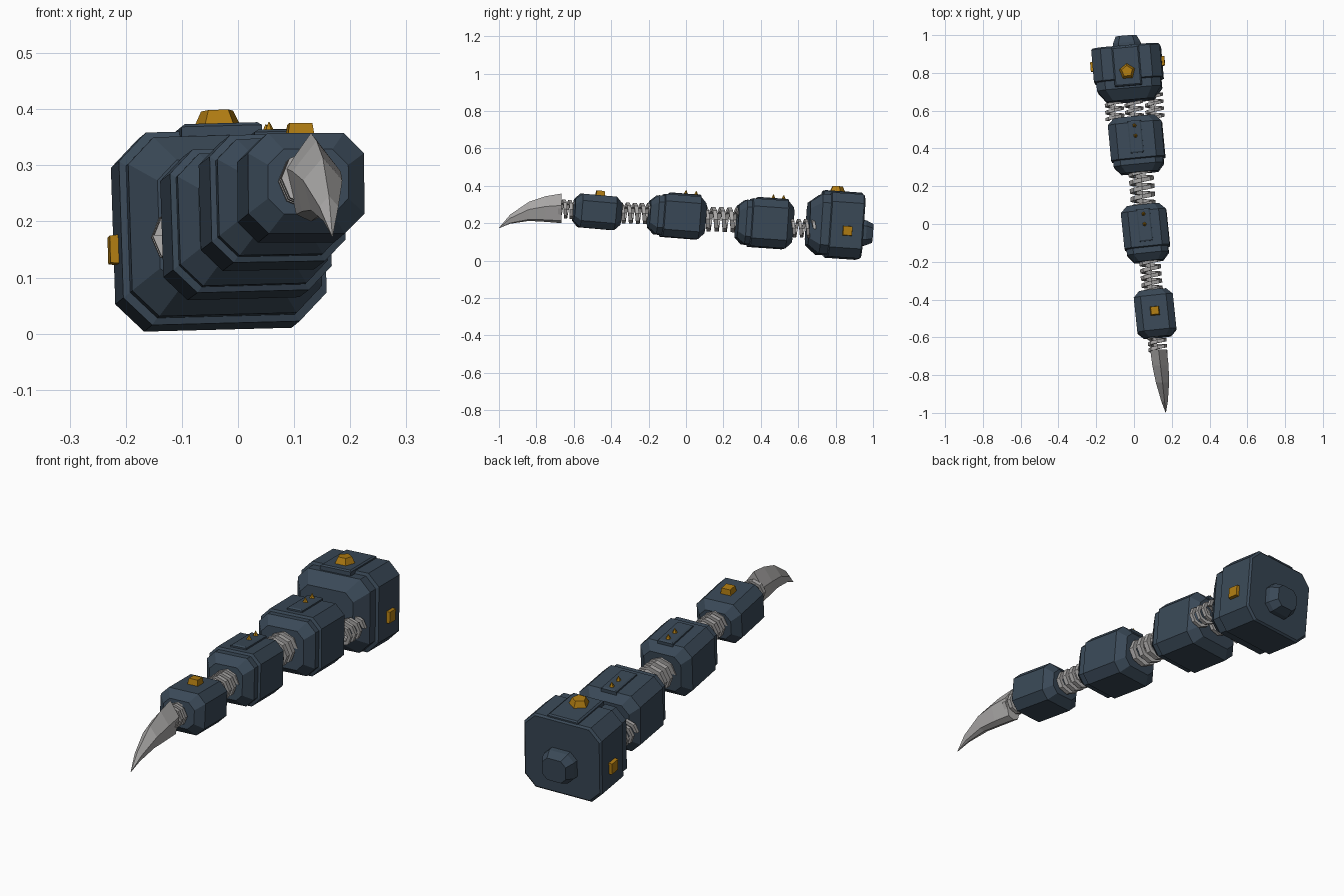
import bpy, bmesh
from math import radians, sin, cos, pi
from mathutils import Matrix, Vector, Euler

cube = bpy.data.objects.get("Cube")
if cube:
    bpy.data.objects.remove(cube)


def material(name, rgb):
    m = bpy.data.materials.new(name)
    m.use_nodes = True
    m.diffuse_color = (*rgb, 1)
    m.node_tree.nodes["Principled BSDF"].inputs["Base Color"].default_value = (*rgb, 1)
    return m


NAVY = material("navy armour", (0.042, 0.066, 0.095))
GOLD = material("dull gold", (0.43, 0.20, 0.006))
STEEL = material("grey steel", (0.40, 0.39, 0.385))


def loft(name, rings, mat, frame):
    """Skin a list of equal-length point rings, cap both ends."""
    bm = bmesh.new()
    loops = [[bm.verts.new(p) for p in ring] for ring in rings]
    n = len(loops[0])
    for a, b in zip(loops, loops[1:]):
        for i in range(n):
            j = (i + 1) % n
            bm.faces.new((a[i], a[j], b[j], b[i]))
    bm.faces.new(loops[0])
    bm.faces.new(loops[-1])
    bmesh.ops.recalc_face_normals(bm, faces=bm.faces)
    mesh = bpy.data.meshes.new(name)
    bm.to_mesh(mesh)
    bm.free()
    mesh.materials.append(mat)
    ob = bpy.data.objects.new(name, mesh)
    ob.matrix_world = frame
    bpy.context.collection.objects.link(ob)
    return ob


def octagon(y, w, h, c):
    """Chamfered rectangle across the y axis."""
    return [(x, y, z) for x, z in (
        (w - c, h), (w, h - c), (w, c - h), (w - c, -h),
        (c - w, -h), (-w, c - h), (-w, h - c), (c - w, h))]


def stud(name, sides, r0, r1, height, mat, frame, turn=0.0):
    """Tapered stud rising along the local z axis."""
    rings = [[(r * cos(turn + 2 * pi * i / sides), r * sin(turn + 2 * pi * i / sides), z)
              for i in range(sides)] for r, z in ((r0, -0.01), (r1, height))]
    return loft(name, rings, mat, frame)


def spring(name, start, end, radius, turns, wire):
    """Angular coil running between two points."""
    start, end = Vector(start), Vector(end)
    axis = end - start
    frame = Matrix.Translation(start) @ axis.to_track_quat('Z', 'Y').to_matrix().to_4x4()
    steps = 8
    rings = []
    for i in range(int(turns * steps) + 1):
        a = 2 * pi * i / steps
        z = axis.length * i / (turns * steps)
        rings.append([((radius + dr) * cos(a), (radius + dr) * sin(a), z + dz)
                      for dr, dz in ((0, -wire), (0, wire), (-2 * wire, wire), (-2 * wire, -wire))])
    loft(name, rings, STEEL, frame)


def at(x, y, z):
    return Matrix.Translation((x, y, z))


def block(name, centre, tilt, half, chamfer, stations):
    """Armoured segment: stations are (local y, inset) pairs."""
    frame = at(*centre) @ Euler([radians(a) for a in tilt]).to_matrix().to_4x4()
    w, h = half
    loft(name, [octagon(y, w - i, h - i, chamfer - i * 0.25) for y, i in stations], NAVY, frame)
    return frame


def top_plate(name, frame, w, y0, y1, z, thick):
    rings = [[(-a, y0 + w - a, k), (a, y0 + w - a, k), (a, y1 - w + a, k), (-a, y1 - w + a, k)]
             for a, k in ((w, z - 0.02), (w, z + thick * 0.6), (w - 0.007, z + thick))]
    loft(name, rings, NAVY, frame)


# Base segment with rear knob, top plate and three large studs
base = block("base_segment", (-0.03, 0.795, 0.188), (-4, -1.5, 5), (0.182, 0.172), 0.05,
             [(0.142, 0.008), (0.134, 0), (-0.035, 0), (-0.04, 0.012), (-0.085, 0.012), (-0.145, 0.058)])
loft("rear_knob", [octagon(y, w, w * 0.92, w * 0.42) for y, w in ((0.13, 0.075), (0.165, 0.073), (0.203, 0.055))],
     NAVY, base @ at(0.005, 0, -0.03))
top_plate("base_top_plate", base, 0.072, -0.075, 0.135, 0.17, 0.013)
stud("base_top_stud", 5, 0.05, 0.03, 0.03, GOLD, base @ at(0, 0.0, 0.18), 0.3)
for side, label in ((1, "left"), (-1, "right")):
    stud(f"base_{label}_stud", 4, 0.038, 0.034, 0.017, GOLD,
         base @ at(side * 0.18, 0.055, -0.03) @ Matrix.Rotation(side * pi / 2, 4, 'Y'), pi / 4)

# Two middle segments with plates and paired spikes
for name, centre, tilt, half, chamfer, length in (
        ("rear_middle", (0.016, 0.418, 0.198), (-4, -1.5, 5.5), (0.142, 0.128), 0.042, 0.148),
        ("front_middle", (0.063, -0.05, 0.236), (-4.5, -1, 6), (0.12, 0.114), 0.038, 0.15)):
    frame = block(name + "_segment", centre, tilt, half, chamfer,
                  [(length, 0.034), (length - 0.035, 0), (-0.075, 0), (-0.08, 0.01),
                   (-length + 0.04, 0.01), (-length, 0.043)])
    top_plate(name + "_plate", frame, 0.036, -0.05, 0.122, half[1], 0.011)
    for i, y in enumerate((0.04, 0.095)):
        stud(f"{name}_spike_{i + 1}", 5, 0.017, 0.001, 0.022, GOLD, frame @ at(0, y, half[1] + 0.009))

# Small front segment with one square stud
tip = block("front_segment", (0.112, -0.475, 0.26), (-5, 0, 6), (0.104, 0.09), 0.036,
            [(0.126, 0.032), (0.092, 0), (-0.092, 0), (-0.126, 0.032)])
stud("front_stud", 4, 0.036, 0.029, 0.025, GOLD, tip @ at(0, 0.008, 0.09), pi / 4)

# Springs between the segments
for i, x in enumerate((-0.108, -0.004, 0.104)):
    spring(f"base_spring_{i + 1}", (x, 0.685, 0.17), (x + 0.008, 0.555, 0.175), 0.05, 3.5, 0.008)
spring("middle_spring", (0.036, 0.285, 0.216), (0.05, 0.09, 0.223), 0.066, 4.5, 0.011)
spring("front_spring", (0.084, -0.19, 0.25), (0.098, -0.36, 0.255), 0.056, 4.5, 0.010)
spring("claw_spring", (0.12, -0.585, 0.27), (0.128, -0.68, 0.278), 0.05, 3, 0.009)

# Curved claw: (y, centre x, top z, bottom z, half width)
claw = []
for y, x, top, bottom, w in ((-0.665, 0.13, 0.358, 0.2, 0.044), (-0.75, 0.14, 0.344, 0.207, 0.043),
                             (-0.84, 0.151, 0.314, 0.212, 0.035), (-0.94, 0.162, 0.246, 0.197, 0.017),
                             (-0.999, 0.168, 0.176, 0.173, 0.001)):
    mid, low = bottom + (top - bottom) * 0.6, bottom + (top - bottom) * 0.08
    claw.append([(x, y, top), (x + w, y, mid), (x + w * 0.6, y, low),
                 (x, y, bottom), (x - w * 0.6, y, low), (x - w, y, mid)])
loft("claw", claw, STEEL, Matrix.Identity(4))
